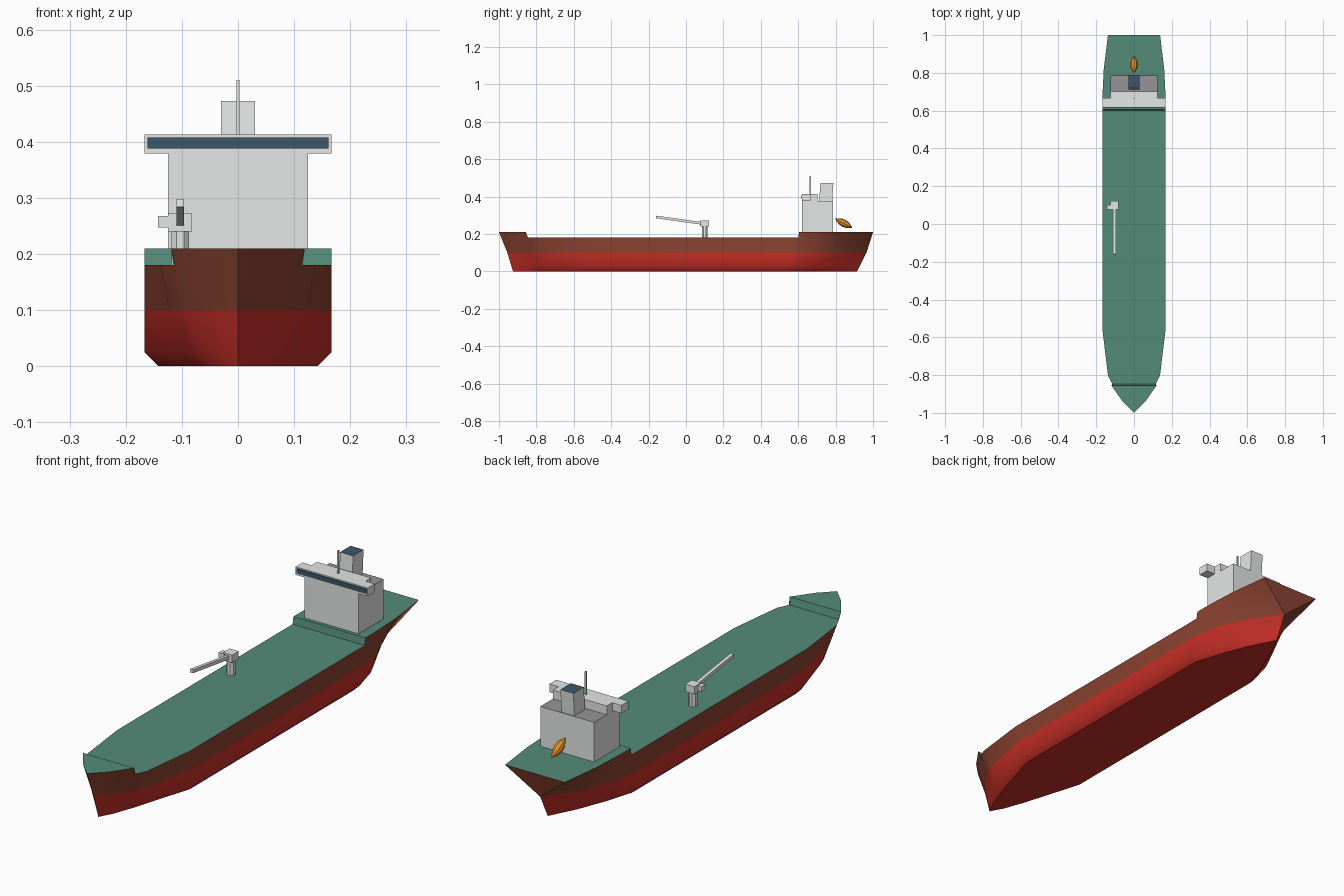
import bpy
import bmesh
import math
from mathutils import Vector, Matrix

cube = bpy.data.objects.get("Cube")
if cube:
    bpy.data.objects.remove(cube, do_unlink=True)


def material(name, colour):
    mat = bpy.data.materials.new(name)
    mat.use_nodes = True
    rgba = (*colour, 1)
    mat.diffuse_color = rgba
    for node in mat.node_tree.nodes:
        if node.type == "BSDF_PRINCIPLED":
            node.inputs["Base Color"].default_value = rgba
    return mat


RED = material("antifouling red", (.6, .03, .022))
BROWN = material("hull brown", (.26, .057, .03))
GREEN = material("deck green", (.09, .26, .19))
LIGHT = material("light grey paint", (.78, .8, .79))
GREY = material("roof grey", (.3, .3, .32))
BLUE = material("dark blue", (.045, .093, .142))
ORANGE = material("lifeboat orange", (.78, .3, .02))


def finish(name, bm, materials):
    """Turn a bmesh into a named object with outward normals."""
    bmesh.ops.recalc_face_normals(bm, faces=bm.faces[:])
    mesh = bpy.data.meshes.new(name)
    bm.to_mesh(mesh)
    bm.free()
    for mat in materials:
        mesh.materials.append(mat)
    obj = bpy.data.objects.new(name, mesh)
    bpy.context.collection.objects.link(obj)
    return obj


def box(name, low, high, mat, roof=None, top_shift=(0, 0)):
    """Box between two corners; optional roof colour and (front, back) shear of its top."""
    bm = bmesh.new()
    bmesh.ops.create_cube(bm, size=1)
    low, high = Vector(low), Vector(high)
    for v in bm.verts:
        front, top = v.co.y < 0, v.co.z > 0
        v.co = Vector(high[i] if v.co[i] > 0 else low[i] for i in range(3))
        if top:
            v.co.y += top_shift[0] if front else top_shift[1]
    bm.normal_update()
    if roof:
        for f in bm.faces:
            f.material_index = int(f.normal.z > .9)
    return finish(name, bm, [mat, roof] if roof else [mat])


def cylinder(name, centre, radius, bottom, top, sides, mat):
    bm = bmesh.new()
    place = Matrix.Translation((*centre, (bottom + top) / 2)) @ Matrix.Rotation(math.pi / sides, 4, "Z")
    bmesh.ops.create_cone(bm, cap_ends=True, segments=sides, radius1=radius,
                          radius2=radius, depth=top - bottom, matrix=place)
    return finish(name, bm, [mat])


# Hull stations, bow to stern: keel (y, x), waterline (y, x), deck (y, x), deck height, bilge fullness
LOW, HIGH = .18, .21
WIDE, FLAT = .167, .142
stations = [
    ((-.925, 0), (-.955, 0), (-1, 0), HIGH, .4),
    ((-.87, .03), (-.9, .052), (-.94, .06), HIGH, .4),
    ((-.8, .055), (-.82, .098), (-.856, .119), HIGH, .5),
    ((-.79, .06), (-.812, .102), (-.848, .115), LOW, .5),
    ((-.74, .075), (-.77, .122), (-.8, .138), LOW, .5),
    ((-.52, FLAT), (-.54, WIDE), (-.56, WIDE), LOW, 1),
    ((.55, FLAT), (.58, WIDE), (.6, WIDE), LOW, 1),
    ((.56, FLAT), (.59, WIDE), (.605, WIDE), HIGH, 1),
    ((.68, .105), (.71, .147), (.68, WIDE), HIGH, .7),
    ((.8, .058), (.85, .085), (.82, .16), HIGH, .5),
    ((.915, 0), (.965, 0), (1, .138), HIGH, .5),
]


def build_hull():
    bm = bmesh.new()
    cache = {}

    def vert(x, y, z):
        key = (round(x, 4), round(y, 4), round(z, 4))
        if key not in cache:
            cache[key] = bm.verts.new(key)
        return cache[key]

    def face(corners, index, smooth=False):
        corners = list(dict.fromkeys(corners))
        if len(corners) > 2:
            f = bm.faces.new(corners)
            f.material_index = index
            f.smooth = smooth

    def section(station, side):
        keel, water, deck, height, full = station
        bilge_y = keel[0] + (water[0] - keel[0]) / 4
        bilge_x = keel[1] + (water[1] - keel[1]) * full
        return [vert(side * keel[1], keel[0], 0), vert(side * bilge_x, bilge_y, .025),
                vert(side * water[1], water[0], .1), vert(side * deck[1], deck[0], height)]

    left = [section(s, 1) for s in stations]
    right = [section(s, -1) for s in stations]
    for i in range(len(stations) - 1):
        # Side plating, red below the waterline and brown above
        for skin in (left, right):
            for level in range(3):
                a, b = skin[i], skin[i + 1]
                face([a[level], b[level], b[level + 1], a[level + 1]],
                     1 if level == 2 else 0, True)
        # Bottom plating and deck, with the two steps in the deck
        for level, index in ((0, 0), (3, 2)):
            face([left[i][level], left[i + 1][level],
                  right[i + 1][level], right[i][level]], index)
    # Triangular transom
    face([left[-1][2], left[-1][3], right[-1][3]], 1)
    # Crisp stem and stern edges on the centreline
    for e in bm.edges:
        if all(abs(v.co.x) < .001 for v in e.verts):
            e.smooth = False
    return finish("hull", bm, [RED, BROWN, GREEN])


build_hull()

# Deckhouse with bridge, wings and window band
box("deckhouse", (-.125, .62, HIGH), (.125, .786, .376), LIGHT, roof=GREY)
box("bridge", (-.125, .62, .376), (.125, .702, .413), LIGHT)
box("left_bridge_wing", (.125, .62, .379), (WIDE, .666, .413), LIGHT)
box("right_bridge_wing", (-WIDE, .62, .379), (-.125, .666, .413), LIGHT)
box("bridge_windows", (-.161, .617, .388), (.161, .621, .408), BLUE)

# Funnel tapering slightly, and mast
box("funnel", (-.03, .712, .376), (.03, .782, .473), LIGHT, roof=BLUE, top_shift=(.007, .006))
box("mast", (-.003, .661, .41), (.003, .667, .51), LIGHT)

# Spindle-shaped lifeboat tilted down toward the stern
bm = bmesh.new()
bmesh.ops.create_uvsphere(bm, u_segments=8, v_segments=8, radius=1)
tilt = Matrix.Rotation(math.radians(-28), 4, "X")
for v in bm.verts:
    along = v.co.z
    pinch = math.sqrt(max(0, 1 - along * along))
    v.co = Vector((v.co.x * pinch * .02, along * .052, v.co.y * pinch * .02))
bmesh.ops.transform(bm, verts=bm.verts[:], matrix=Matrix.Translation((0, .843, .258)) @ tilt)
finish("lifeboat", bm, [ORANGE])

# Deck crane: post, machinery house, operator cab and raised boom
CRANE_X = -.103
cylinder("crane_post", (CRANE_X, .1), .017, LOW, .245, 8, LIGHT)
box("crane_house", (-.125, .078, .24), (-.082, .122, .272), LIGHT)
box("crane_cab", (-.143, .076, .247), (-.115, .1, .268), LIGHT)

heel, tip = Vector((CRANE_X, .085, .257)), Vector((CRANE_X, -.16, .291))
bm = bmesh.new()
bmesh.ops.create_cube(bm, size=1)
reach = tip - heel
angle = math.atan2(reach.z, reach.y)
bmesh.ops.transform(bm, verts=bm.verts[:], matrix=(
    Matrix.Translation((heel + tip) / 2) @ Matrix.Rotation(angle, 4, "X")
    @ Matrix.Diagonal((.014, reach.length, .014, 1))))
finish("crane_boom", bm, [LIGHT])
